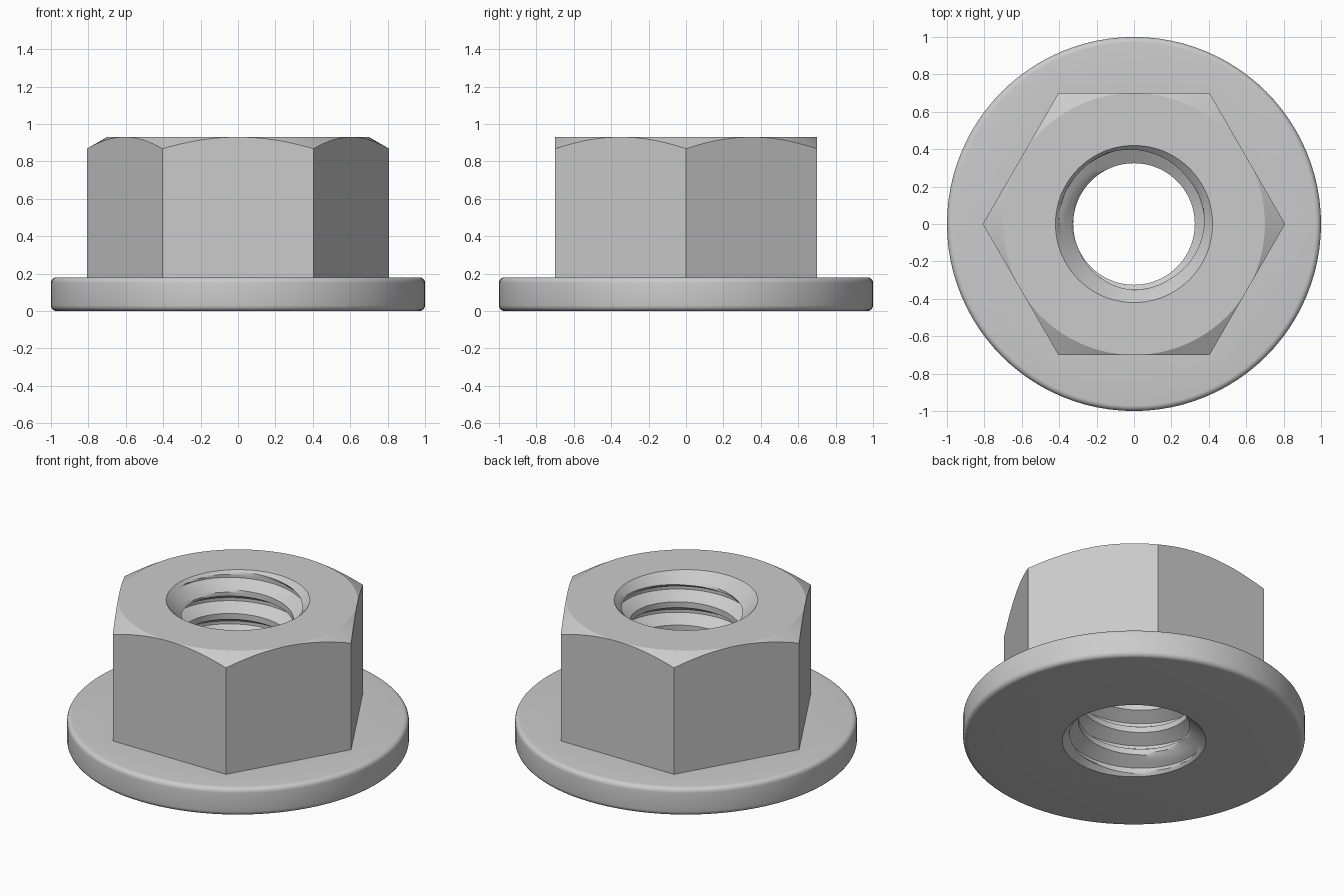
import bpy, bmesh
from math import pi, sin, cos, tan, radians

if "Cube" in bpy.data.objects:
    bpy.data.objects.remove(bpy.data.objects["Cube"])

SEG = 96                      # columns around the axis (multiple of 6)
H, FLANGE_H, FLANGE_R = 0.93, 0.18, 1.0
FLAT = 0.70                   # hexagon centre to flat
MINOR, MAJOR, MOUTH, PITCH = 0.325, 0.403, 0.42, 0.15
ROUND = 0.03                  # flange edge rounding

angles = [2 * pi * i / SEG for i in range(SEG)]


def ring(radius, z):
    """One closed ring; radius and z are functions of the angle."""
    return [(radius(a) * cos(a), radius(a) * sin(a), z(a)) for a in angles]


def circle(r, z):
    return ring(lambda a: r, lambda a: z)


def hex_r(a):
    return FLAT / cos(a % (pi / 3) - pi / 6)


def chamfer_z(a):
    return H - (hex_r(a) - FLAT) * tan(radians(30))


# Thread cross-section over one pitch: crest, flank, root, flank
keys = [(0, MINOR), (0.25, MINOR), (0.56, MAJOR), (0.69, MAJOR), (1, MINOR)]
profile = []
for (t0, r0), (t1, r1) in zip(keys, keys[1:]):
    for s in range(3):
        profile.append((t0 + (t1 - t0) * s / 3, r0 + (r1 - r0) * s / 3))


def thread_ring(turn, t, r):
    """Helical row, clamped to the nut height and cut by the mouth chamfers."""
    def z(a):
        return min(H, max(0.0, PITCH * (turn + t + a / (2 * pi))))

    def radius(a):
        return max(r, MOUTH - z(a), MOUTH - (H - z(a)))
    return ring(radius, z)


# Flange underside, rounded rim and top
rings = []
for zc, start in ((ROUND, -90), (FLANGE_H - ROUND, 0)):
    for k in range(6):
        b = radians(start + 18 * k)
        rings.append(circle(FLANGE_R - ROUND + ROUND * cos(b), zc + ROUND * sin(b)))
# Hexagon walls, conical chamfer and top face
rings.append(ring(hex_r, lambda a: FLANGE_H))
rings.append(ring(hex_r, chamfer_z))
rings.append(circle(FLAT, H))
rings.append(circle(MOUTH, H))
n_outer = len(rings)
# Threaded bore, from top to bottom
turns = int(H / PITCH) + 1
for turn in range(turns, -2, -1):
    for t, r in reversed(profile):
        rings.append(thread_ring(turn, t, r))
rings.append(circle(MOUTH, 0))

bm = bmesh.new()
rows = [[bm.verts.new(p) for p in rg] for rg in rings]
per_turn = len(profile)
n = len(rows)
for i in range(n):
    upper, lower = rows[i], rows[(i + 1) % n]
    for j in range(SEG):
        k = j + 1
        # At the seam, helical rows join the row one full turn away
        def pick(idx, row):
            if k < SEG:
                return row[k]
            idx %= n
            if n_outer <= idx < n - 1:
                m = idx + -per_turn
                return rows[m][0] if m >= n_outer else rows[n_outer - 1][0]
            return row[0]
        quad = [upper[j], pick(i, upper), pick(i + 1, lower), lower[j]]
        if len(set(quad)) == 4:
            bm.faces.new(quad)
        elif len(set(quad)) == 3:
            bm.faces.new(list(dict.fromkeys(quad)))
bmesh.ops.remove_doubles(bm, verts=bm.verts, dist=1e-5)
bmesh.ops.dissolve_degenerate(bm, edges=bm.edges, dist=1e-5)
bmesh.ops.recalc_face_normals(bm, faces=bm.faces)
mesh = bpy.data.meshes.new("flange_nut")
bm.to_mesh(mesh)
bm.free()

nut = bpy.data.objects.new("flange_nut", mesh)
bpy.context.collection.objects.link(nut)
bpy.context.view_layer.objects.active = nut
nut.select_set(True)
bpy.ops.object.shade_smooth_by_angle(angle=radians(25))
